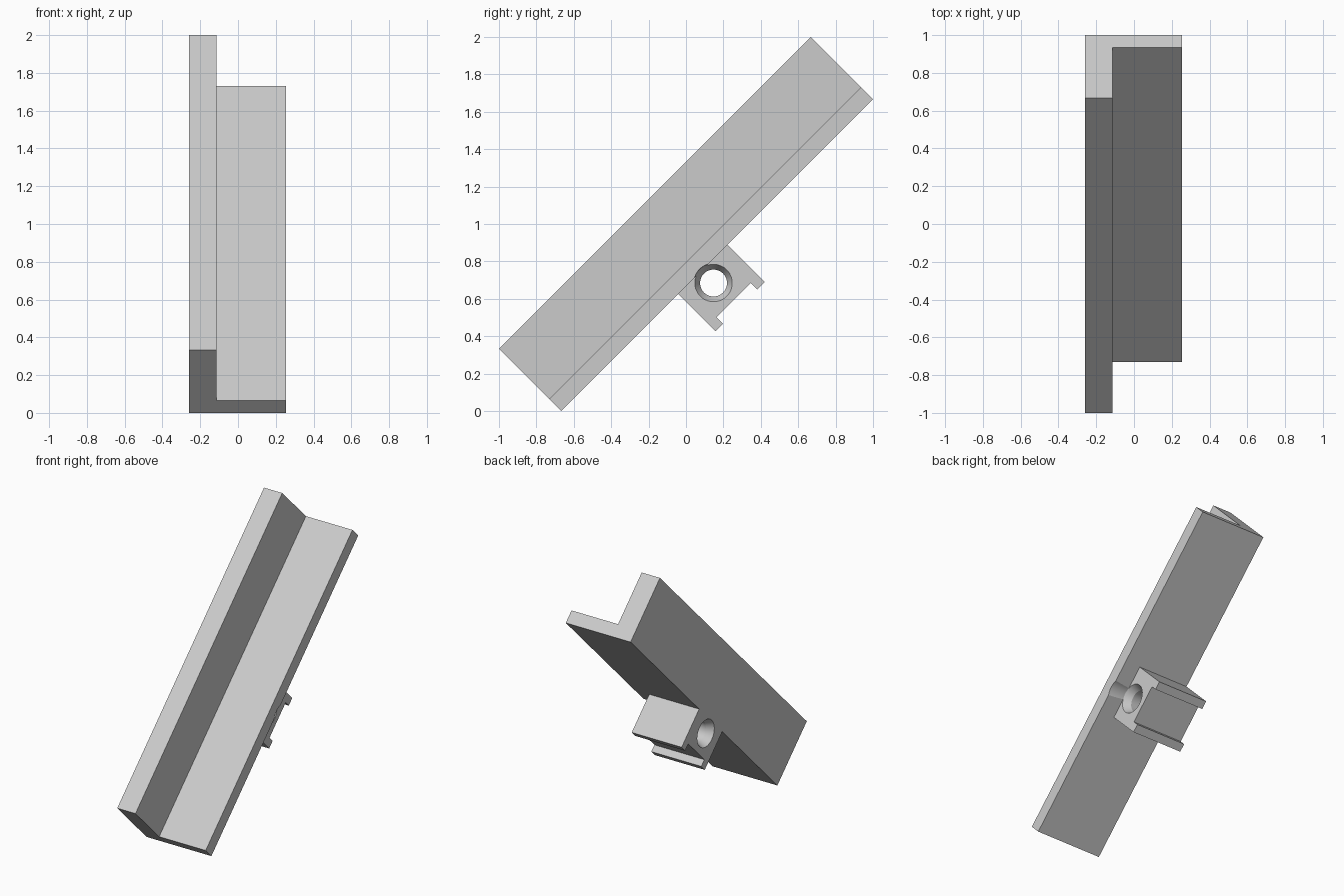
import bpy, bmesh, math
from mathutils import Matrix, Vector

if "Cube" in bpy.data.objects:
    bpy.data.objects.remove(bpy.data.objects["Cube"], do_unlink=True)

grey = bpy.data.materials.new("light grey")
grey.use_nodes = True
colour = (0.6, 0.6, 0.6, 1)
grey.diffuse_color = colour
grey.node_tree.nodes["Principled BSDF"].inputs["Base Color"].default_value = colour

# Parts are laid out as (x, along, normal) and tilted to the slope
TILT = Matrix.Rotation(math.radians(45), 4, 'X')
LEFT, RIGHT = -0.26, 0.255
UNDER, TOP = 0.471, 0.943
START, END = -0.471, 1.886


def finish(name, bm):
    bmesh.ops.recalc_face_normals(bm, faces=bm.faces[:])
    bm.transform(TILT)
    mesh = bpy.data.meshes.new(name)
    bm.to_mesh(mesh)
    bm.free()
    mesh.materials.append(grey)
    obj = bpy.data.objects.new(name, mesh)
    bpy.context.collection.objects.link(obj)
    return obj


def prism(name, outline, sweep):
    bm = bmesh.new()
    face = bm.faces.new([bm.verts.new(p) for p in outline])
    moved = bmesh.ops.extrude_face_region(bm, geom=[face])["geom"]
    verts = [v for v in moved if isinstance(v, bmesh.types.BMVert)]
    bmesh.ops.translate(bm, verts=verts, vec=Vector(sweep))
    # the starting face stays as one cap of the prism
    if not face.is_valid:
        bmesh.ops.holes_fill(bm, edges=bm.edges[:])
    return finish(name, bm)


def turned(name, rings, along, normal, sides=48):
    """Solid of revolution about the x direction."""
    bm = bmesh.new()
    loops = []
    for x, r in rings:
        angles = [2 * math.pi * i / sides for i in range(sides)]
        loops.append([bm.verts.new((x, along + r * math.cos(a), normal + r * math.sin(a)))
                      for a in angles])
    for a, b in zip(loops, loops[1:]):
        for i in range(sides):
            j = (i + 1) % sides
            bm.faces.new((a[i], a[j], b[j], b[i]))
    bm.faces.new(loops[0])
    bm.faces.new(loops[-1])
    return finish(name, bm)


# Angled channel: tall wall with a thin flange
inner, floor = -0.115, UNDER + 0.092
section = [(LEFT, UNDER), (RIGHT, UNDER), (RIGHT, floor),
           (inner, floor), (inner, TOP), (LEFT, TOP)]
beam = prism("angle_beam", [(x, START, n) for x, n in section], (0, END - START, 0))

# Mounting block with two small rails beneath
low, high, recess, foot = 0.414, 0.785, 0.24, 0.19
rail = 0.056
block = [(low, UNDER), (low, foot), (low + rail, foot), (low + rail, recess),
         (high - rail, recess), (high - rail, foot), (high, foot), (high, UNDER)]
lug_right = 0.137
lug = prism("mounting_block", [(LEFT, u, n) for u, n in block], (lug_right - LEFT, 0, 0))

# Through hole flared at both ends
bore = 0.072
cutter = turned("hole_cutter",
                [(LEFT - 0.01, 0.102), (LEFT + 0.05, bore), (lug_right - 0.05, bore),
                 (lug_right, 0.1), (RIGHT + 0.02, 0.106)], 0.588, 0.38)
cutter.hide_render = True

for part in (beam, lug):
    mod = part.modifiers.new("hole", 'BOOLEAN')
    mod.operation = 'DIFFERENCE'
    mod.solver = 'EXACT'
    mod.object = cutter
    bpy.ops.object.select_all(action='DESELECT')
    part.select_set(True)
    bpy.context.view_layer.objects.active = part
    bpy.ops.object.modifier_apply(modifier=mod.name)
    bpy.ops.object.shade_smooth_by_angle(angle=math.radians(20))

bpy.data.objects.remove(cutter, do_unlink=True)
